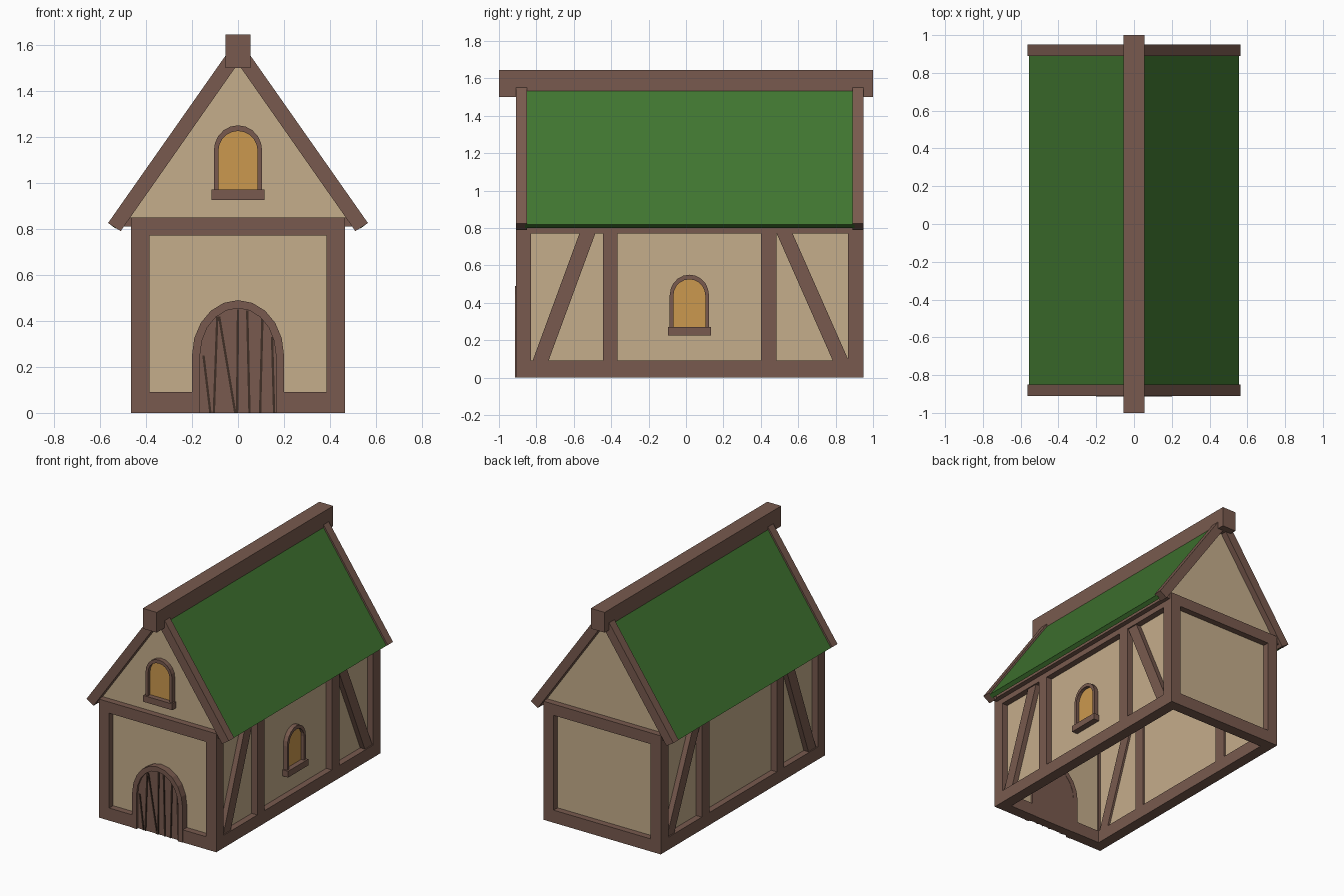
import bpy, bmesh, math

if "Cube" in bpy.data.objects:
    bpy.data.objects.remove(bpy.data.objects["Cube"])


def material(name, rgb):
    lin = [((c / 255 + 0.055) / 1.055) ** 2.4 for c in rgb]
    m = bpy.data.materials.new(name)
    m.diffuse_color = (*lin, 1)
    m.use_nodes = True
    m.node_tree.nodes["Principled BSDF"].inputs["Base Color"].default_value = m.diffuse_color
    return m


WOOD = material("brown timber", (120, 90, 78))
PLASTER = material("tan plaster", (197, 173, 139))
GREEN = material("green roof", (64, 117, 48))
GLASS = material("amber glass", (203, 153, 78))
DARK = material("dark gap", (62, 46, 38))


def prism(name, pts, plane, d0, d1, mat):
    """Extrude a 2D outline: plane 'xz' goes along y, plane 'yz' along x."""
    def place(p, d):
        return (p[0], d, p[1]) if plane == 'xz' else (d, p[0], p[1])
    bm = bmesh.new()
    a = [bm.verts.new(place(p, d0)) for p in pts]
    b = [bm.verts.new(place(p, d1)) for p in pts]
    bm.faces.new(a)
    bm.faces.new(b[::-1])
    n = len(pts)
    for i in range(n):
        j = (i + 1) % n
        bm.faces.new((a[i], a[j], b[j], b[i]))
    bmesh.ops.recalc_face_normals(bm, faces=bm.faces)
    me = bpy.data.meshes.new(name)
    bm.to_mesh(me)
    bm.free()
    me.materials.append(mat)
    ob = bpy.data.objects.new(name, me)
    bpy.context.collection.objects.link(ob)
    return ob


def box(name, x0, x1, y0, y1, z0, z1, mat):
    return prism(name, [(x0, z0), (x1, z0), (x1, z1), (x0, z1)], 'xz', y0, y1, mat)


def arch(c, half, base, spring, top, n=10):
    """Arched outline running from the lower right to the lower left."""
    curve = [(c + half * math.cos(math.pi * i / n),
              spring + (top - spring) * math.sin(math.pi * i / n)) for i in range(n + 1)]
    return [(c + half, base)] + curve + [(c - half, base)]


def window(name, plane, c, z, wall, out):
    """Arched window with sill; out is the direction it projects from the wall."""
    outer = arch(c, 0.105, z, z + 0.17, z + 0.28)
    inner = arch(c, 0.085, z, z + 0.17, z + 0.255)
    prism(name + "_frame", outer + inner[::-1], plane, wall - out * 0.01, wall + out * 0.032, WOOD)
    prism(name + "_glass", inner, plane, wall, wall + out * 0.009, GLASS)
    prism(name + "_sill", [(c - 0.115, z - 0.045), (c + 0.115, z - 0.045), (c + 0.115, z), (c - 0.115, z)],
          plane, wall - out * 0.01, wall + out * 0.045, WOOD)


W, F, B, T = 0.465, -0.91, 0.95, 0.08   # half width, front, back, timber size
R = 0.045                               # plaster recess

# Corner posts, side framing and side walls
for s, side in ((-1, "left"), (1, "right")):
    xo, xi = s * W, s * (W - T)

    def beam(name, y0, y1, z0, z1, a=xo, b=xi):
        return box(f"{side}_{name}", min(a, b), max(a, b), y0, y1, z0, z1, WOOD)
    beam("front_post", F, F + T, 0, 0.85)
    beam("back_post", B - T - 0.005, B, 0, 0.85)
    beam("sill_beam", F + T, B - T, 0, 0.09)
    beam("top_beam", F + T, B - T, 0.77, 0.84)
    beam("middle_post_front", -0.445, -0.365, 0.09, 0.77)
    beam("middle_post_back", 0.40, 0.485, 0.09, 0.77)
    beam("eave_beam", F + 0.02, B - 0.02, 0.81, 0.85, s * 0.44, s * 0.5)
    for name, lo, hi in (("front_brace", -0.82, -0.57), ("back_brace", 0.785, 0.485)):
        prism(f"{side}_{name}", [(lo, 0.09), (lo + 0.085, 0.09), (hi + 0.085, 0.77), (hi, 0.77)],
              'yz', s * (W - 0.008), xi, WOOD)
    x1, x2 = sorted((s * (W - R), s * (W - R - 0.02)))
    box(side + "_plaster", x1, x2, F + 0.04, B - 0.04, 0.04, 0.81, PLASTER)

# Front and back framing, plaster and gables
for name, y, d in (("front", F, 1), ("back", B, -1)):
    y0, y1 = sorted((y, y + d * T))
    p0, p1 = sorted((y + d * R, y + d * (R + 0.02)))
    box(name + "_top_beam", -W + T, W - T, y0, y1, 0.77, 0.85, WOOD)
    for s in (-1, 1):
        x0, x1 = sorted((s * (0.19 if d == 1 else 0), s * (W - T)))
        box(name + "_sill_beam", x0, x1, y0, y1, 0, 0.09, WOOD)
    box(name + "_plaster", -W + 0.04, W - 0.04, p0, p1, 0.04, 0.81, PLASTER)
    prism(name + "_gable", [(-0.475, 0.84), (0.475, 0.84), (0, 1.53)], 'xz', p0, p1, PLASTER)

# Arched door with thin dark gaps between its planks
outer, inner = arch(0, 0.2, 0, 0.25, 0.49), arch(0, 0.165, 0, 0.25, 0.455)
prism("door_frame", outer + inner[::-1], 'xz', F - 0.004, F + T, WOOD)
prism("door", inner, 'xz', F + 0.012, F + T - 0.002, WOOD)
for lo, hi, top in ((-0.12, -0.15, 0.25), (-0.105, -0.09, 0.42), (-0.012, -0.082, 0.42),
                    (-0.004, 0.0, 0.45), (0.05, 0.04, 0.445), (0.096, 0.106, 0.41), (0.157, 0.148, 0.33)):
    prism("door_gap", [(lo - 0.005, 0), (lo + 0.005, 0), (hi + 0.005, top), (hi - 0.005, top)],
          'xz', F + 0.006, F + 0.014, DARK)

# Windows
window("gable_window", 'xz', 0, 0.97, F + R, -1)
window("side_window", 'yz', 0.018, 0.27, W - R, 1)

# Roof slopes, sloping edge boards and ridge beam
for s, side in ((-1, "left"), (1, "right")):
    slope = [(0, 1.556), (0, 1.61), (s * 0.555, 0.818), (s * 0.53, 0.80)]
    prism(side + "_roof", slope, 'xz', F + 0.05, B - 0.05, GREEN)
    edge = [(0, 1.518), (0, 1.63), (s * 0.565, 0.825), (s * 0.51, 0.79)]
    prism(side + "_front_edge_board", edge, 'xz', F, F + 0.06, WOOD)
    prism(side + "_back_edge_board", edge, 'xz', B - 0.06, B, WOOD)
box("ridge_beam", -0.055, 0.055, -1, 1, 1.5, 1.645, WOOD)
